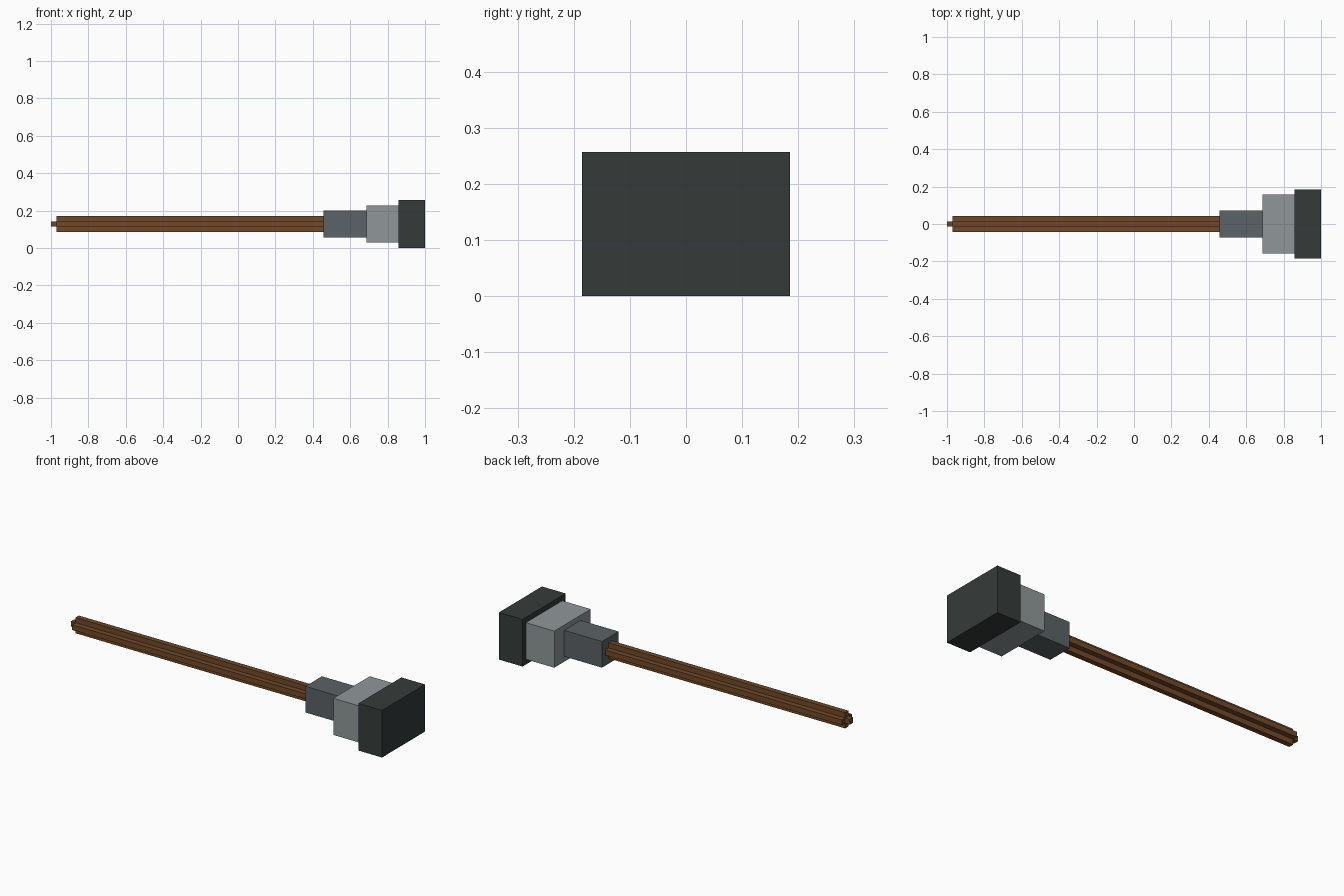
import bpy
import bmesh
from mathutils import Matrix, Vector

cube = bpy.data.objects.get("Cube")
if cube:
    bpy.data.objects.remove(cube, do_unlink=True)

U = 2 / 70          # block unit; the whole length is 70 units
MID = 4.5 * U       # height of the long axis


def material(name, rgb):
    linear = [((c / 255 + 0.055) / 1.055) ** 2.4 for c in rgb] + [1]
    mat = bpy.data.materials.new(name)
    mat.use_nodes = True
    mat.diffuse_color = linear
    bsdf = mat.node_tree.nodes["Principled BSDF"]
    bsdf.inputs["Base Color"].default_value = linear
    bsdf.inputs["Roughness"].default_value = 0.8
    return mat


def add_object(name, bm, mat):
    bmesh.ops.recalc_face_normals(bm, faces=bm.faces)
    mesh = bpy.data.meshes.new(name)
    bm.to_mesh(mesh)
    bm.free()
    mesh.materials.append(mat)
    obj = bpy.data.objects.new(name, mesh)
    bpy.context.collection.objects.link(obj)
    return obj


def block(name, start, length, width, height, mat):
    """Box on the long axis, in block units measured from the handle tip."""
    bm = bmesh.new()
    centre = Vector(((start + length / 2) * U - 1, 0, MID))
    size = Matrix.Diagonal((length * U, width * U, height * U, 1))
    bmesh.ops.create_cube(bm, size=1, matrix=Matrix.Translation(centre) @ size)
    return add_object(name, bm, mat)


def cross_bar(name, start, length, mat):
    """Bar with a plus-shaped section, three units across."""
    bm = bmesh.new()
    quarter = [(1.5, -0.5), (1.5, 0.5), (0.5, 0.5)]
    points = []
    for turn in range(4):
        for y, z in quarter:
            for _ in range(turn):
                y, z = -z, y
            points.append((start * U - 1, y * U, MID + z * U))
    face = bm.faces.new([bm.verts.new(p) for p in points])
    result = bmesh.ops.extrude_face_region(bm, geom=[face])
    verts = [v for v in result["geom"] if isinstance(v, bmesh.types.BMVert)]
    bmesh.ops.translate(bm, verts=verts, vec=(length * U, 0, 0))
    return add_object(name, bm, mat)


wood = material("brown wood", (114, 73, 41))
slate = material("slate metal", (91, 98, 102))
grey = material("light grey metal", (144, 151, 153))
dark = material("dark iron", (53, 59, 58))

# Wooden handle with its small end tip
block("handle_tip", 0, 1, 1, 1, wood)
cross_bar("handle", 1, 50, wood)

# Stepped head
block("head_socket", 51, 8, 5, 5, slate)
block("head_body", 59, 6, 11, 7, grey)
block("striking_face", 65, 5, 13, 9, dark)
